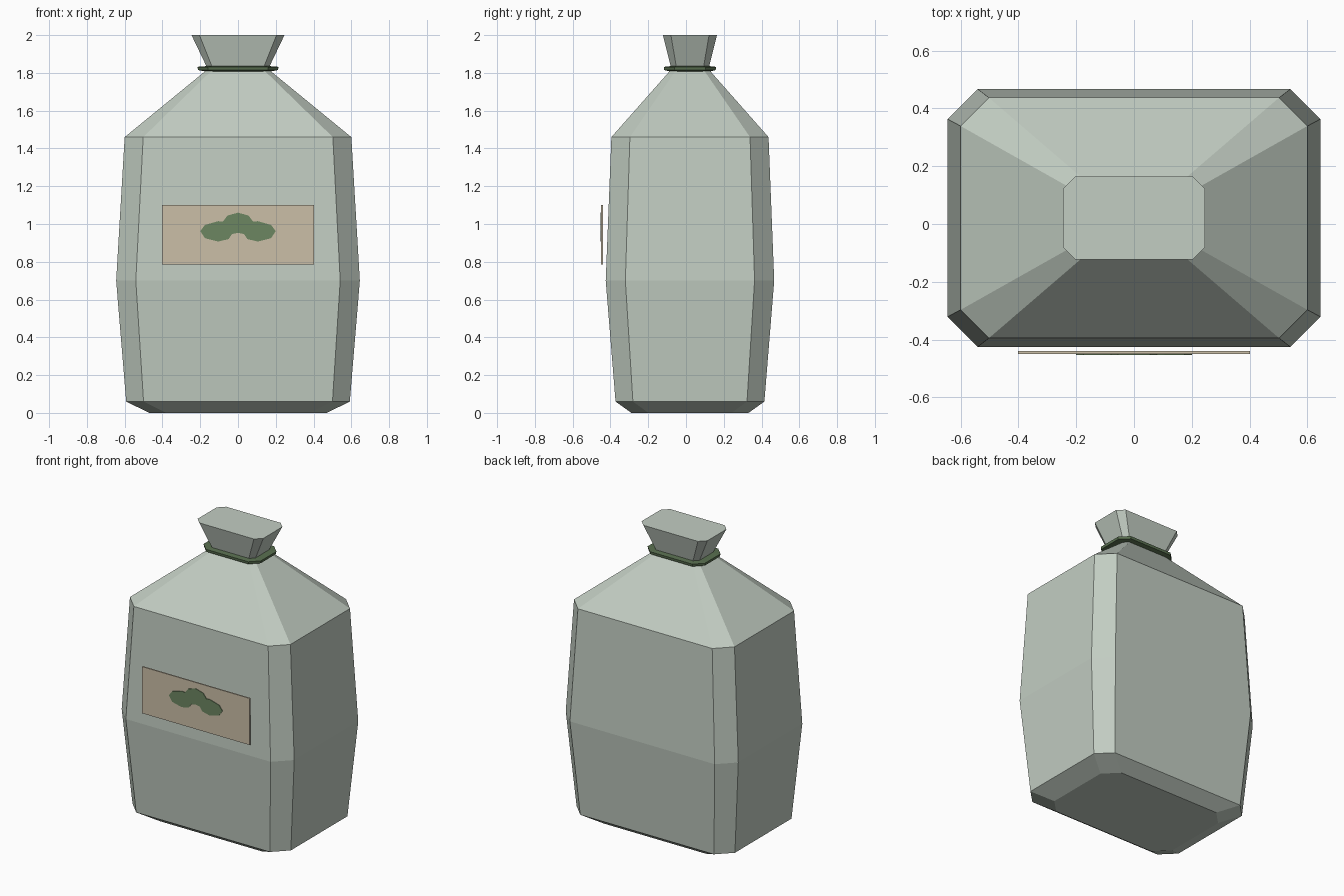
import bpy, bmesh, math

if "Cube" in bpy.data.objects:
    bpy.data.objects.remove(bpy.data.objects["Cube"])

CY = 0.021  # depth centre of the bag


def material(name, rgb):
    m = bpy.data.materials.new(name)
    m.diffuse_color = (*rgb, 1)
    m.use_nodes = True
    m.node_tree.nodes["Principled BSDF"].inputs["Base Color"].default_value = m.diffuse_color
    return m


SACK = material("pale sage cloth", (0.54, 0.61, 0.54))
PAPER = material("tan paper", (0.60, 0.52, 0.39))
GREEN = material("leaf green", (0.15, 0.24, 0.12))
CORD = material("cord green", (0.10, 0.16, 0.08))


def make_object(name, bm, mat):
    bmesh.ops.recalc_face_normals(bm, faces=bm.faces)
    mesh = bpy.data.meshes.new(name)
    bm.to_mesh(mesh)
    bm.free()
    mesh.materials.append(mat)
    ob = bpy.data.objects.new(name, mesh)
    bpy.context.collection.objects.link(ob)
    return ob


def octagon(z, hx, hy, cut):
    """Rectangle with cut corners, counter-clockwise."""
    pts = [(hx, hy - cut), (hx - cut, hy), (cut - hx, hy), (-hx, hy - cut),
           (-hx, cut - hy), (cut - hx, -hy), (hx - cut, -hy), (hx, cut - hy)]
    return [(x, y + CY, z) for x, y in pts]


def loft(name, rings, mat, closed=False):
    bm = bmesh.new()
    loops = [[bm.verts.new(p) for p in octagon(*r)] for r in rings]
    pairs = list(zip(loops, loops[1:]))
    if closed:
        pairs.append((loops[-1], loops[0]))
    for a, b in pairs:
        for i in range(8):
            j = (i + 1) % 8
            bm.faces.new((a[i], a[j], b[j], b[i]))
    if not closed:
        bm.faces.new(loops[0])
        bm.faces.new(loops[-1])
    return make_object(name, bm, mat)


def plate(name, outline, y_back, y_front, mat):
    """Flat outline in x and z, given a thin depth."""
    bm = bmesh.new()
    face = bm.faces.new([bm.verts.new((x, y_back, z)) for x, z in outline])
    ext = bmesh.ops.extrude_face_region(bm, geom=[face], use_keep_orig=True)
    for v in ext["geom"]:
        if isinstance(v, bmesh.types.BMVert):
            v.co.y = y_front
    return make_object(name, bm, mat)


# Bag: bevelled base, bulging sides, shoulders, pinched neck and flared top
loft("bag", [
    (0.00, 0.47, 0.31, 0.09),
    (0.06, 0.592, 0.394, 0.092),
    (0.70, 0.645, 0.446, 0.104),
    (1.46, 0.60, 0.416, 0.098),
    (1.82, 0.16, 0.098, 0.028),
    (2.00, 0.246, 0.143, 0.042),
], SACK)

# Cord: a closed loop around the neck with a slanted diamond section
loft("neck_cord", [
    (1.808, 0.175, 0.108, 0.045),
    (1.815, 0.212, 0.136, 0.055),
    (1.832, 0.214, 0.138, 0.055),
    (1.836, 0.165, 0.100, 0.040),
], CORD, closed=True)

# Paper label
plate("label", [(-0.402, 0.785), (0.402, 0.785), (0.402, 1.10), (-0.402, 1.10)],
      -0.440, -0.449, PAPER)

# Three-lobed leaf on the label, mirrored from its right half
half = [(0.032, 0.947), (0.05, 0.92), (0.105, 0.907), (0.175, 0.925),
        (0.20, 0.962), (0.175, 0.995), (0.105, 1.015), (0.08, 1.013),
        (0.055, 1.045)]
leaf = [(0, 0.953)] + half + [(0, 1.06)] + [(-x, z) for x, z in reversed(half)]
plate("leaf_emblem", leaf, -0.449, -0.453, GREEN)
